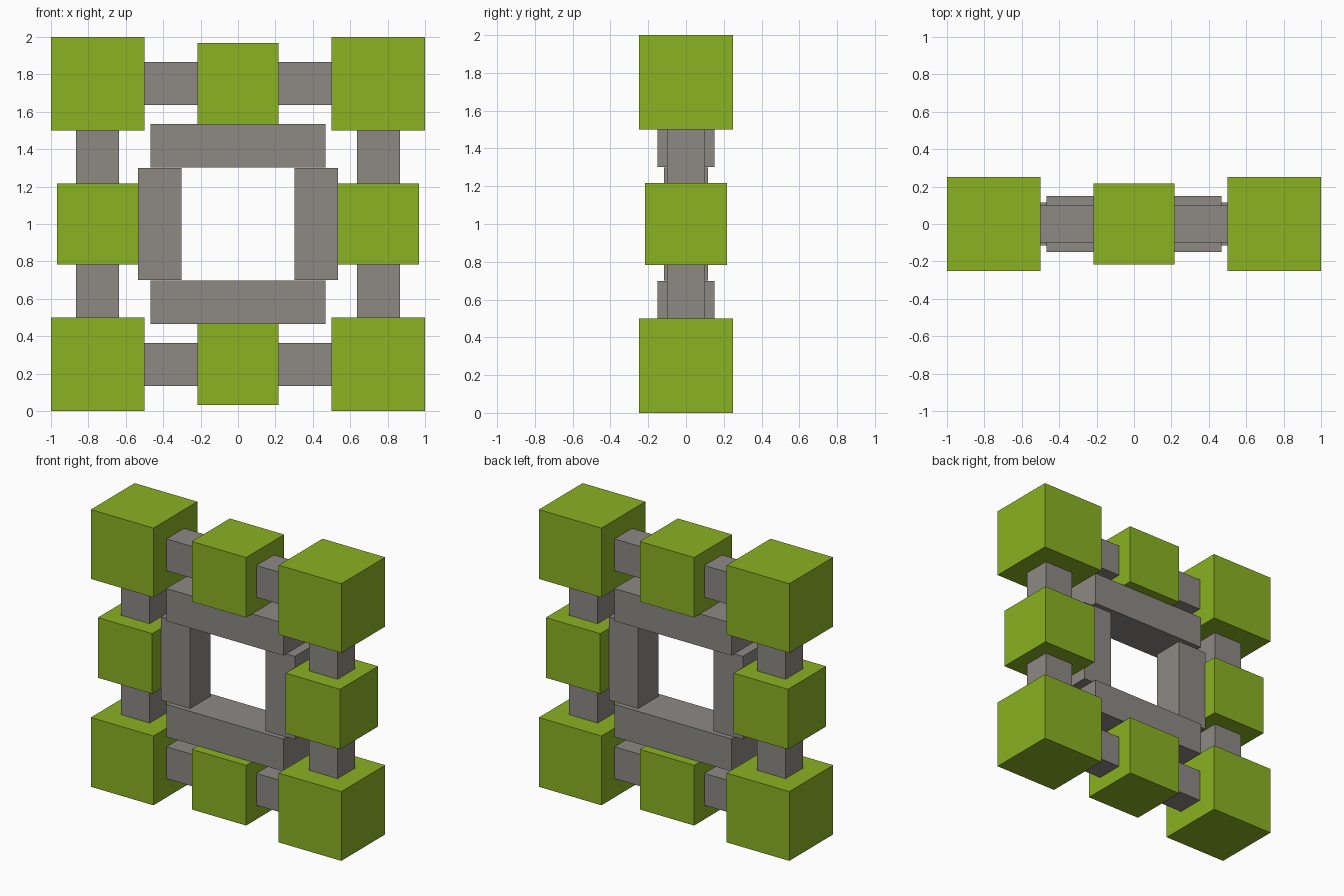
import bpy
import bmesh
from mathutils import Vector

cube = bpy.data.objects.get("Cube")
if cube:
    bpy.data.objects.remove(cube, do_unlink=True)


def make_material(name, rgb):
    mat = bpy.data.materials.new(name)
    mat.use_nodes = True
    color = (*rgb, 1)
    mat.diffuse_color = color
    mat.node_tree.nodes["Principled BSDF"].inputs["Base Color"].default_value = color
    return mat


green = make_material("leaf green", (0.254, 0.445, 0.016))
grey = make_material("warm grey", (0.266, 0.25, 0.231))


def box(name, center, size, mat):
    """Flat-shaded box with its origin at its center."""
    bm = bmesh.new()
    bmesh.ops.create_cube(bm, size=1)
    bmesh.ops.scale(bm, vec=Vector(size), verts=bm.verts)
    mesh = bpy.data.meshes.new(name)
    bm.to_mesh(mesh)
    bm.free()
    mesh.materials.append(mat)
    obj = bpy.data.objects.new(name, mesh)
    obj.location = center
    bpy.context.collection.objects.link(obj)
    return obj


MID = 1.0      # height of the ring's center
RING = 0.75    # distance from the center to the cubes
INNER = 0.418  # distance from the center to the inner bars

# Corner cubes
for side, sx in (("left", 1), ("right", -1)):
    for level, sz in (("upper", 1), ("lower", -1)):
        box(f"{level}_{side}_corner_cube", (sx * RING, 0, MID + sz * RING),
            (0.5, 0.5, 0.5), green)

# Upper and lower middle cubes, connecting beams and wide inner bars
for level, s in (("upper", 1), ("lower", -1)):
    box(f"{level}_middle_cube", (0, 0, MID + s * RING), (0.434, 0.434, 0.434), green)
    box(f"{level}_beam", (0, 0, MID + s * RING), (1.0, 0.2, 0.23), grey)
    box(f"{level}_inner_bar", (0, 0, MID + s * INNER), (0.934, 0.3, 0.234), grey)

# Side middle cubes, connecting posts and narrower inner bars
for side, s in (("left", 1), ("right", -1)):
    box(f"{side}_middle_cube", (s * RING, 0, MID), (0.434, 0.434, 0.434), green)
    box(f"{side}_post", (s * RING, 0, MID), (0.23, 0.2, 1.0), grey)
    box(f"{side}_inner_bar", (s * INNER, 0, MID), (0.234, 0.232, 0.6), grey)
